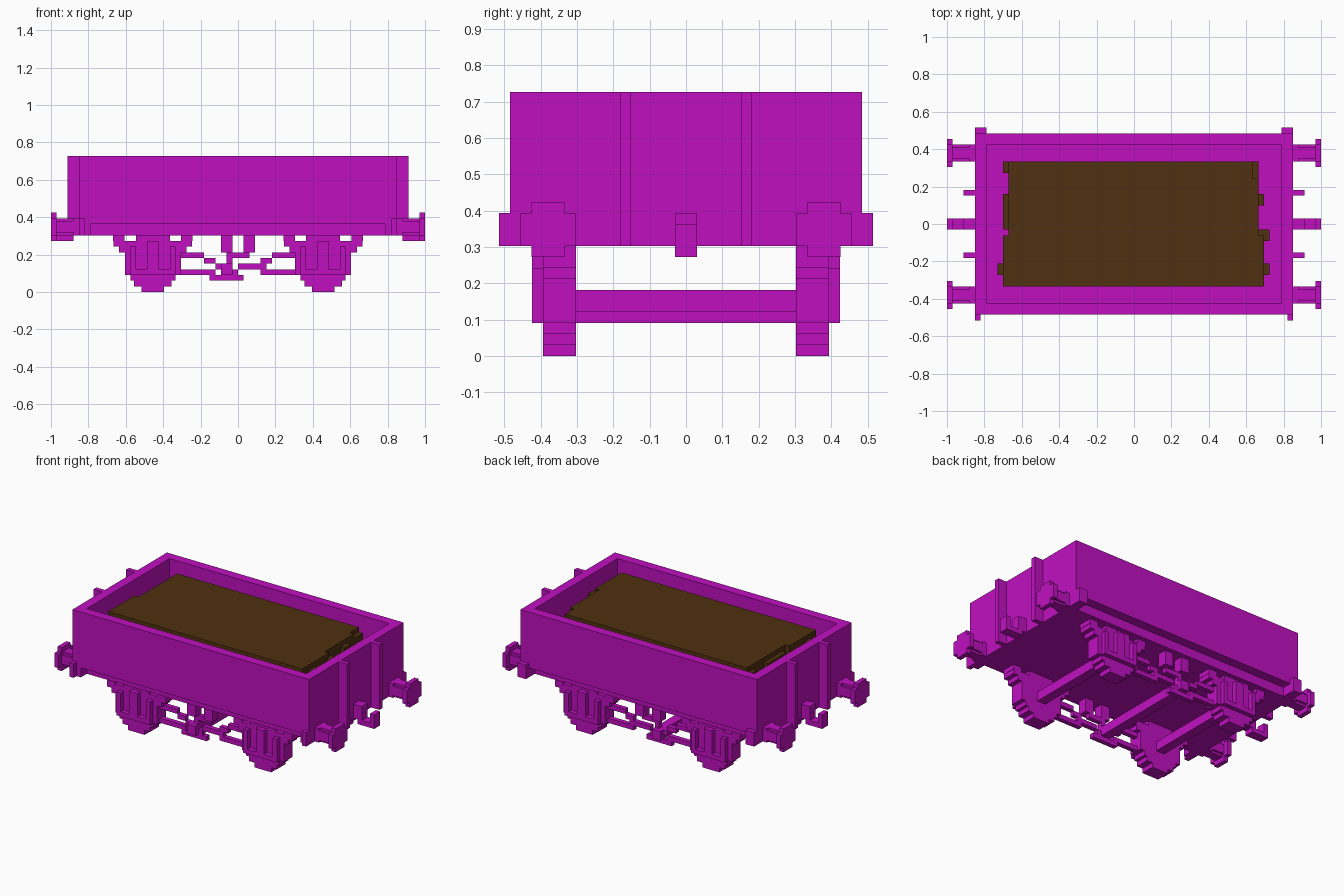
import bpy, bmesh

if "Cube" in bpy.data.objects:
    bpy.data.objects.remove(bpy.data.objects["Cube"], do_unlink=True)

# Shared dimensions
STEP = 0.0303                # thickness of the smallest block
TOP = 0.727                  # rim height
SOLE = 0.303                 # underside of the body
FLOOR = SOLE + 3 * STEP      # inside floor, also the bracket height
END = 0.85                   # half length of the body
SIDE = 0.485                 # half width of the body
WALL = 2 * STEP              # wall thickness
AXLE_X = 0.455
WHEEL_IN = SOLE
WHEEL_OUT = WHEEL_IN + 3 * STEP
TIP = 1.0                    # outer face of the buffers


def material(name, colour):
    m = bpy.data.materials.new(name)
    m.use_nodes = True
    m.diffuse_color = (*colour, 1)
    bsdf = m.node_tree.nodes["Principled BSDF"]
    bsdf.inputs["Base Color"].default_value = (*colour, 1)
    bsdf.inputs["Roughness"].default_value = 0.9
    return m


MAGENTA = material("magenta paint", (0.53, 0.005, 0.53))
BROWN = material("brown load", (0.08, 0.03, 0.005))


def about(half, centre=0):
    """Span reaching equally far both ways from a centre."""
    return centre - half, centre + half


def up(start, count=1):
    """Span going up from a start by a number of steps."""
    return start, start + count * STEP


def down(end, count=1):
    """Span going down from an end by a number of steps."""
    return end - count * STEP, end


def blocks(name, boxes, mat=MAGENTA, mirror=""):
    """One object made of (x span, y span, z span) boxes, mirrored on the named axes."""
    bm = bmesh.new()
    for sx in (1, -1) if "x" in mirror else (1,):
        for sy in (1, -1) if "y" in mirror else (1,):
            for spans in boxes:
                for v in bmesh.ops.create_cube(bm, size=1)["verts"]:
                    x, y, z = [hi if c > 0 else lo
                               for c, (lo, hi) in zip(v.co, spans)]
                    v.co = sx * x, sy * y, z
    bmesh.ops.recalc_face_normals(bm, faces=bm.faces)
    mesh = bpy.data.meshes.new(name)
    bm.to_mesh(mesh)
    bm.free()
    mesh.materials.append(mat)
    obj = bpy.data.objects.new(name, mesh)
    bpy.context.collection.objects.link(obj)


# Open box body, its lower side edges set back above the sole
inner_x, inner_y = END - WALL, SIDE - WALL
lip = SOLE + WALL
bracket = (SOLE, FLOOR)
blocks("side_wall", [(about(END), (inner_y, SIDE), (lip, TOP))], mirror="y")
blocks("end_wall", [((inner_x, END), about(inner_y), (SOLE, TOP))], mirror="x")
blocks("floor", [(about(inner_x), about(inner_y), bracket)])
blocks("corner_foot", [((inner_x, END), (inner_y, SIDE), (SOLE, lip))], mirror="xy")
blocks("end_post", [(up(END, 2), up(5 * STEP), (SOLE, TOP))], mirror="xy")
blocks("back_bracket", [((inner_x, END), up(SIDE), bracket)], mirror="x")
blocks("front_bracket", [(down(END), down(-SIDE), bracket)], mirror="x")

# Heaped load: a flat bed with a ragged fringe at both ends
load_y = 0.333
load_top = TOP - STEP
low = (FLOOR, load_top - STEP)
full = (FLOOR, load_top)
right, left = 0.665, -0.67
notch = load_y - 3 * STEP
blocks("load", [
    (down(right), about(load_y), low),
    ((left, right - STEP), about(load_y), full),
    (down(right), (-load_y, notch), full),
    (up(right), (-load_y, -WALL), full),
    (down(left), (-load_y, -WALL), full),
], BROWN)
lump = up(-3 * STEP, 2)
upper = up(3.3 * STEP, 2)
corner = up(-9 * STEP, 2)
blocks("load_lump", [
    (up(right), upper, low),
    (up(right, 2), lump, low),
    (up(right + STEP), corner, low),
    (down(left), (lump[1], upper[1]), low),
    (down(left), down(load_y, 2), low),
    (down(left - STEP), corner, low),
], BROWN)

# Buffers with a cross-shaped head, and upturned coupling hooks
buffer_y = 0.38
neck = TIP - STEP
head_z = sum(bracket) / 2
wide, narrow = 2.5 * STEP, 1.5 * STEP
blocks("buffer", [
    ((neck, TIP), about(wide, buffer_y), about(narrow, head_z)),
    ((neck, TIP), about(narrow, buffer_y), about(wide, head_z)),
    ((END, neck), about(narrow, buffer_y), about(STEP, head_z)),
    ((END, neck), about(STEP, buffer_y), bracket),
    (up(END), about(narrow, buffer_y), bracket),
], mirror="xy")
blocks("coupling_hook", [
    (up(END, 2), about(STEP), bracket),
    ((END + STEP, TIP), about(STEP), down(SOLE)),
    ((neck, TIP), about(STEP), (SOLE - STEP, lip)),
], mirror="x")

# Wheel with its spring, built as tiers that widen upwards
tread = (WHEEL_IN, WHEEL_OUT)
tiers = [0.06, 0.1, 0.12, 0.15, 0.15, 0.15, 0.15, 0.18, 0.21]
boxes = [(about(half, AXLE_X), tread, up(i * STEP)) for i, half in enumerate(tiers)]
boxes.append((about(3 * STEP, AXLE_X), tread, down(SOLE)))
for side in (-1, 1):
    boxes.append((about(STEP, AXLE_X + side * 6 * STEP), tread, down(SOLE)))
blocks("wheel", boxes, mirror="xy")

# U-shaped guard and axle box outside the wheel
skin = up(WHEEL_OUT)
axle_low = 3 * STEP
boxes = [
    (about(3 * STEP, AXLE_X), skin, up(axle_low)),
    (about(STEP, AXLE_X), skin, (axle_low, SOLE - STEP)),
]
for side in (-1, 1):
    post = about(STEP / 2, AXLE_X + side * 3.5 * STEP)
    boxes.append((post, skin, up(axle_low, 5)))
blocks("axle_guard", boxes, mirror="xy")

# Axles and the brake cross shaft
blocks("axle", [(about(STEP, AXLE_X), about(WHEEL_IN), up(axle_low + STEP, 2))], mirror="x")
blocks("brake_shaft", [(about(STEP, -WALL), about(WHEEL_OUT), up(axle_low, 2))])

# Brake hangers
lever_y = up(WHEEL_IN + STEP)
lever_top = SOLE - 3 * STEP
blocks("brake_hanger", [(up(STEP, 2), up(WHEEL_IN + STEP, 2), (lever_top, SOLE))], mirror="xy")

# Brake levers stepping down from the wheels to the middle
reach = AXLE_X - 4 * STEP
arm = 6 * STEP
boxes = [(about(WALL), lever_y, down(lever_top))]
for i in range(3):
    boxes.append((up(-arm + i * WALL, 2), lever_y, down(lever_top - (i + 1) * STEP)))
boxes += [
    (down(arm, 2), lever_y, down(lever_top - STEP)),
    ((0, arm - STEP), lever_y, down(lever_top - WALL)),
    (down(-STEP), lever_y, down(lever_top - STEP)),
    (up(-5 * STEP, 6), lever_y, down(axle_low)),
]
blocks("brake_lever", boxes, mirror="y")
blocks("brake_rod", [
    ((arm, reach), lever_y, down(lever_top)),
    ((arm - WALL, reach), lever_y, up(axle_low)),
], mirror="xy")
